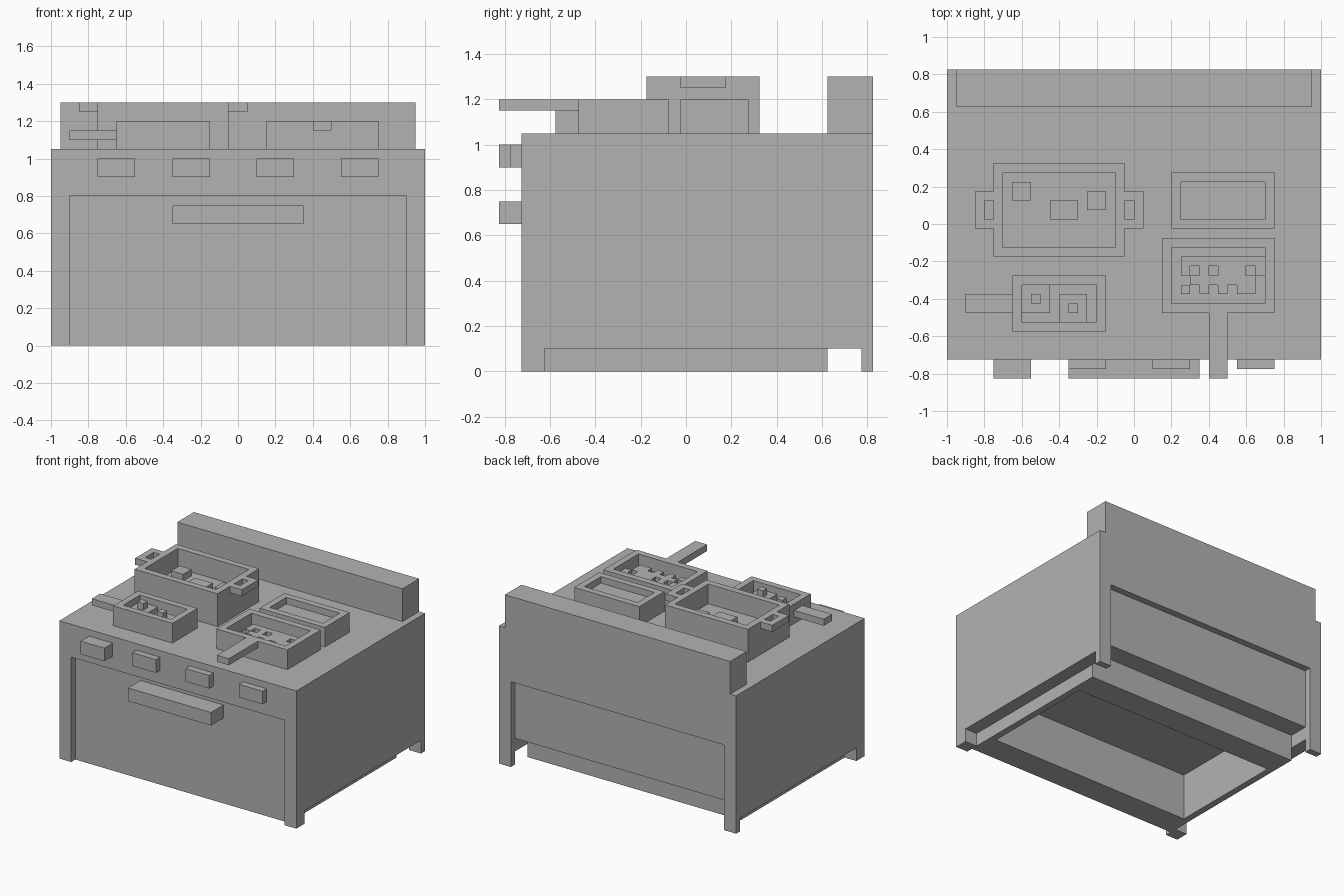
import bpy
import bmesh

if "Cube" in bpy.data.objects:
    bpy.data.objects.remove(bpy.data.objects["Cube"], do_unlink=True)

# One plain grey for everything
grey = bpy.data.materials.new("plain_grey")
grey.use_nodes = True
grey.diffuse_color = (0.45, 0.45, 0.45, 1)
grey.node_tree.nodes["Principled BSDF"].inputs["Base Color"].default_value = (0.45, 0.45, 0.45, 1)


def box(name, x, y, z):
    """Box spanning the given (low, high) ranges."""
    bm = bmesh.new()
    bmesh.ops.create_cube(bm, size=1)
    for v in bm.verts:
        v.co = [r[0] if c < 0 else r[1] for r, c in zip((x, y, z), v.co)]
    mesh = bpy.data.meshes.new(name)
    bm.to_mesh(mesh)
    bm.free()
    mesh.materials.append(grey)
    obj = bpy.data.objects.new(name, mesh)
    bpy.context.collection.objects.link(obj)
    return obj


def carve(obj, x, y, z):
    """Cut a box-shaped space out of an object."""
    cutter = box("cutter", x, y, z)
    cutter.hide_render = True
    mod = obj.modifiers.new("carve", "BOOLEAN")
    mod.operation = "DIFFERENCE"
    mod.solver = "EXACT"
    mod.object = cutter
    graph = bpy.context.evaluated_depsgraph_get()
    mesh = bpy.data.meshes.new_from_object(obj.evaluated_get(graph))
    obj.modifiers.clear()
    obj.data = mesh
    bpy.data.objects.remove(cutter, do_unlink=True)


def vessel(name, x, y, top, floor):
    """Open rectangular pan with thin walls, standing on the hob."""
    wall = 0.05
    pan = box(name, x, y, (HOB, top))
    carve(pan, (x[0] + wall, x[1] - wall), (y[0] + wall, y[1] - wall), (floor, top + 0.1))


HOB = 1.05
FRONT, BACK = -0.725, 0.825
INNER = (-0.9, 0.9)

# Cabinet with recessed door, recessed back, raised sides and hollow plinth
body = box("stove_body", (-1, 1), (FRONT, BACK), (0, HOB))
carve(body, INNER, (-1, -0.675), (-0.1, 0.8))
carve(body, INNER, (0.775, 1), (-0.1, 0.65))
carve(body, INNER, (0.625, 1), (-0.1, 0.2))
carve(body, (-0.85, 0.85), (-0.475, 0.425), (-0.1, 0.35))
for side in ((0.9, 1.1), (-1.1, -0.9)):
    carve(body, side, (-0.625, 0.775), (-0.1, 0.1))

box("backsplash", (-0.95, 0.95), (0.625, BACK), (HOB, 1.3))
box("oven_handle", (-0.35, 0.35), (-0.825, -0.675), (0.65, 0.75))

# Knobs, the first one pulled further out
for i, x in enumerate((-0.75, -0.35, 0.1, 0.55)):
    box(f"knob_{i + 1}", (x, x + 0.2), (-0.825 if i == 0 else -0.775, FRONT), (0.9, 1.0))

# Stock pot with ring handles and chunks
vessel("stock_pot", (-0.75, -0.05), (-0.175, 0.325), 1.3, 1.15)
for name, x, hole in (("right", (-0.85, -0.75), (-0.8, -0.75)),
                      ("left", (-0.05, 0.05), (-0.05, 0.0))):
    ring = box(f"pot_handle_{name}", x, (-0.025, 0.175), (1.25, 1.3))
    carve(ring, hole, (0.025, 0.125), (1.2, 1.4))
for i, (x, y, w) in enumerate(((-0.65, 0.125, 0.1), (-0.45, 0.025, 0.15), (-0.25, 0.075, 0.1))):
    box(f"pot_chunk_{i + 1}", (x, x + w), (y, y + 0.1), (1.15, 1.2))

# Small frying pan with two eggs
vessel("egg_pan", (-0.65, -0.15), (-0.575, -0.275), 1.2, 1.1)
box("egg_pan_handle", (-0.9, -0.65), (-0.475, -0.375), (1.1, 1.15))
for i, (x, y) in enumerate(((-0.6, -0.475), (-0.4, -0.525))):
    box(f"egg_white_{i + 1}", (x, x + 0.15), (y, y + 0.15), (1.1, 1.15))
    box(f"egg_yolk_{i + 1}", (x + 0.05, x + 0.1), (y + 0.05, y + 0.1), (1.15, 1.2))

# Skillet with a ragged slab of food, built in rows
vessel("skillet", (0.15, 0.75), (-0.475, -0.075), 1.2, 1.1)
box("skillet_handle", (0.4, 0.5), (-0.825, -0.475), (1.15, 1.2))
rows = (
    (-0.225, ((0.25, 0.7),)),
    (-0.275, ((0.25, 0.3), (0.35, 0.4), (0.45, 0.6), (0.65, 0.7))),
    (-0.325, ((0.3, 0.65),)),
    (-0.375, ((0.25, 0.3), (0.35, 0.4), (0.45, 0.5), (0.55, 0.65))),
)
for y, spans in rows:
    for x in spans:
        box("skillet_food", x, (y, y + 0.05), (1.1, 1.15))

# Plain baking dish
vessel("baking_dish", (0.2, 0.75), (-0.025, 0.275), 1.2, 1.15)
